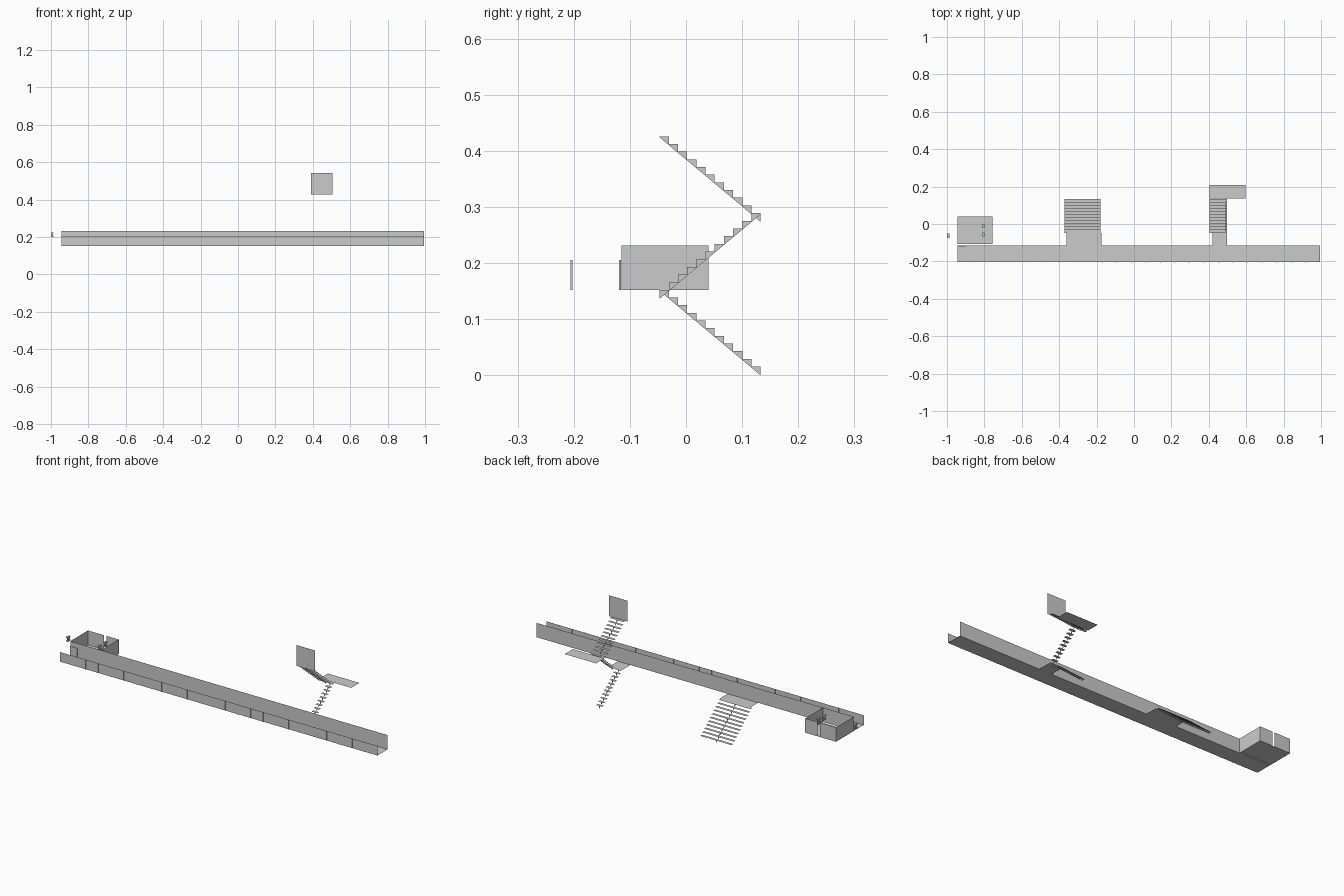
import bpy

if "Cube" in bpy.data.objects:
    bpy.data.objects.remove(bpy.data.objects["Cube"])

FLOOR, RISE, RUN, N = 0.152, 0.01367, 0.01636, 11
Y_BACK, Y_FRONT = 0.133, -0.047


def mesh(name, verts, faces):
    me = bpy.data.meshes.new(name)
    me.from_pydata(verts, [], faces)
    me.update()
    ob = bpy.data.objects.new(name, me)
    bpy.context.collection.objects.link(ob)
    return ob


def slab(name, x0, x1, y0, y1, z):
    return mesh(name, [(x0, y0, z), (x1, y0, z), (x1, y1, z), (x0, y1, z)], [(0, 1, 2, 3)])


def wall(name, a, b, z0, z1):
    return mesh(name, [(*a, z0), (*b, z0), (*b, z1), (*a, z1)], [(0, 1, 2, 3)])


def boxes(name, items):
    v, f = [], []
    for x0, x1, y0, y1, z0, z1 in items:
        o = len(v)
        v += [(x, y, z) for z in (z0, z1) for x, y in ((x0, y0), (x1, y0), (x1, y1), (x0, y1))]
        f += [tuple(o + i for i in q) for q in ((3, 2, 1, 0), (4, 5, 6, 7), (0, 1, 5, 4),
                                                (1, 2, 6, 5), (2, 3, 7, 6), (3, 0, 4, 7))]
    return mesh(name, v, f)


def flight(name, x0, x1, y, direction, z):
    """Open treads on one central sawtooth stringer."""
    v, f, sv, sf = [], [], [], []
    xm = (x0 + x1) / 2
    for i in range(N):
        ya, yb, zt = y + direction * i * RUN, y + direction * (i + 1) * RUN, z + i * RISE
        o = len(v)
        v += [(x0, ya, zt), (x1, ya, zt), (x1, yb, zt), (x0, yb, zt)]
        f.append((o, o + 1, o + 2, o + 3) if direction > 0 else (o + 3, o + 2, o + 1, o))
        s = len(sv)
        sv += [(xm, ya, zt), (xm, yb, zt), (xm, yb, zt - 0.002), (xm, ya, zt - RISE - 0.002)]
        sf.append((s, s + 1, s + 2, s + 3))
    mn = min(p[2] for p in sv)
    sv = [(a, b, max(c, 0)) for a, b, c in sv] if mn < 0 else sv
    mesh(name + "_treads", v, f)
    mesh(name + "_stringer", sv, sf)


# long walkway with back wall and low front parapet
X0, X1, YF, YB = -0.945, 0.995, -0.204, -0.115
slab("walkway_floor", X0, X1, YF, YB, FLOOR)
wall("walkway_back_wall", (X0, YB), (X1, YB), FLOOR, 0.231)
wall("parapet", (X0, YF), (X1, YF), FLOOR, 0.205)
step = (X1 - X0) / 25
boxes("parapet_posts", [(X0 + i * step - 0.002, X0 + i * step + 0.002, YF - 0.002, YF + 0.002,
                         FLOOR, 0.205) for i in range(1, 25)])
boxes("entry_door", [(X0, -0.9, YB - 0.004, YB - 0.001, FLOOR, 0.205)])

# open-topped room, back wall split by a narrow slit
RX, RY = -0.757, 0.04
slab("room_floor", X0, RX, -0.107, RY, FLOOR)
wall("room_left_wall", (X0, YB), (X0, RY), FLOOR, 0.231)
wall("room_right_wall", (RX, YB), (RX, RY), FLOOR, 0.231)
wall("room_back_wall_left", (X0, RY), (-0.847, RY), FLOOR, 0.231)
wall("room_back_wall_right", (-0.833, RY), (RX, RY), FLOOR, 0.231)

# small fittings
for i, (x, y) in enumerate(((-0.993, -0.063), (-0.805, -0.01), (-0.805, -0.056))):
    boxes(f"fitting_{i}", [(x - 0.006, x + 0.006, y - 0.011, y + 0.011, 0.2, 0.205),
                           (x - 0.006, x + 0.006, y - 0.011, y + 0.011, 0.22, 0.225),
                           (x - 0.003, x + 0.003, y - 0.008, y + 0.008, 0.205, 0.22)])

# wide stair and its landing
flight("wide_stair", -0.372, -0.18, Y_BACK, -1, 0.0155)
slab("wide_landing", -0.36, -0.174, YB, Y_FRONT, FLOOR)

# narrow stair in three zigzag flights with landings
flight("narrow_lower", 0.42, 0.456, Y_BACK, -1, 0.0155)
slab("narrow_landing", 0.42, 0.497, YB, Y_FRONT, FLOOR)
flight("narrow_middle", 0.46, 0.496, Y_FRONT, 1, FLOOR)
slab("upper_landing", 0.403, 0.596, 0.137, 0.209, 0.289)
flight("narrow_upper", 0.403, 0.488, Y_BACK, -1, 0.289)

# upright panel at the top of the stair
wall("top_panel", (0.39, Y_FRONT), (0.504, Y_FRONT), 0.426, 0.541)
